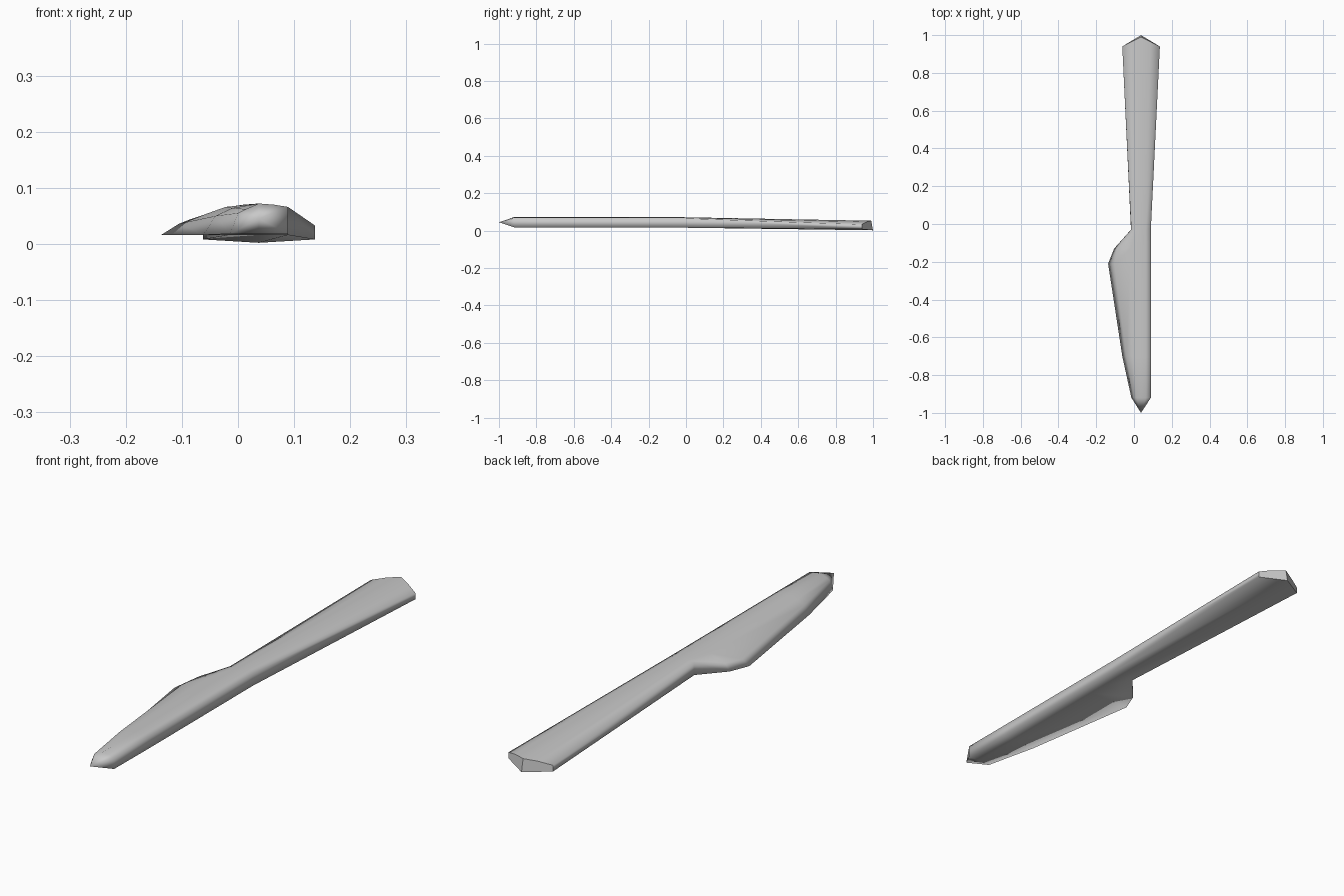
import bpy
import bmesh

cube = bpy.data.objects.get("Cube")
if cube:
    bpy.data.objects.remove(cube, do_unlink=True)

steel = bpy.data.materials.new("steel_grey")
steel.use_nodes = True
grey = (0.58, 0.58, 0.58, 1)
steel.diffuse_color = grey
steel.node_tree.nodes["Principled BSDF"].inputs["Base Color"].default_value = grey

AXIS = 0.037      # x of the long centre line
SPINE = 0.089     # x of the straight back of the blade


def section(y, edge_x, shoulder, ridge, right, bottom, crown, bulge=0.0, keel=0.0):
    """Cross-section: cutting edge, shoulder, crowned top, spine wall, underside."""
    right_x, right_z = right
    mid_x = (AXIS + right_x) / 2
    mid_z = right_z + (crown - right_z) * 0.68
    return [
        (edge_x, y, bottom),
        (shoulder[0], y, shoulder[1]),
        (ridge[0], y + bulge / 2, ridge[1]),
        (AXIS, y + bulge, crown),
        (mid_x, y + bulge / 2, mid_z),
        (right_x, y, right_z),
        (right_x, y, bottom),
        (AXIS, y + bulge * 1.2, bottom - keel),
    ]


back = (SPINE, 0.066)
sections = [
    # blade
    section(-0.92, -0.014, (0.000, 0.055), (0.014, 0.062), back, 0.018, 0.072),
    section(-0.70, -0.062, (-0.040, 0.050), (-0.010, 0.064), back, 0.016, 0.072),
    section(-0.21, -0.137, (-0.105, 0.036), (-0.022, 0.066), back, 0.016, 0.072),
    section(-0.13, -0.105, (-0.085, 0.044), (-0.018, 0.066), back, 0.016, 0.072),
    # neck and handle
    section(-0.03, -0.016, (-0.015, 0.066), (0.010, 0.070), back, 0.016, 0.072),
    section(0.94, -0.062, (-0.062, 0.033), (-0.012, 0.046), (0.137, 0.033),
            0.008, 0.053, bulge=0.05, keel=0.006),
]

bm = bmesh.new()
rings = [[bm.verts.new(p) for p in s] for s in sections]
count = len(rings[0])

# walls between neighbouring sections
for a, b in zip(rings, rings[1:]):
    for i in range(count):
        j = (i + 1) % count
        bm.faces.new((a[i], a[j], b[j], b[i]))

# pointed blade tip
tip = bm.verts.new((AXIS, -1.0, 0.045))
for i in range(count):
    bm.faces.new((tip, rings[0][(i + 1) % count], rings[0][i]))

# arrow-shaped handle butt, in two halves
end = rings[-1]
caps = [bm.faces.new([end[i] for i in half])
        for half in ((0, 1, 2, 3, 7), (3, 4, 5, 6, 7))]

bmesh.ops.recalc_face_normals(bm, faces=bm.faces[:])
for face in bm.faces:
    face.smooth = True
for cap in caps:
    for edge in cap.edges:
        edge.smooth = False

mesh = bpy.data.meshes.new("table_knife")
bm.to_mesh(mesh)
bm.free()
mesh.materials.append(steel)
knife = bpy.data.objects.new("table_knife", mesh)
bpy.context.collection.objects.link(knife)
